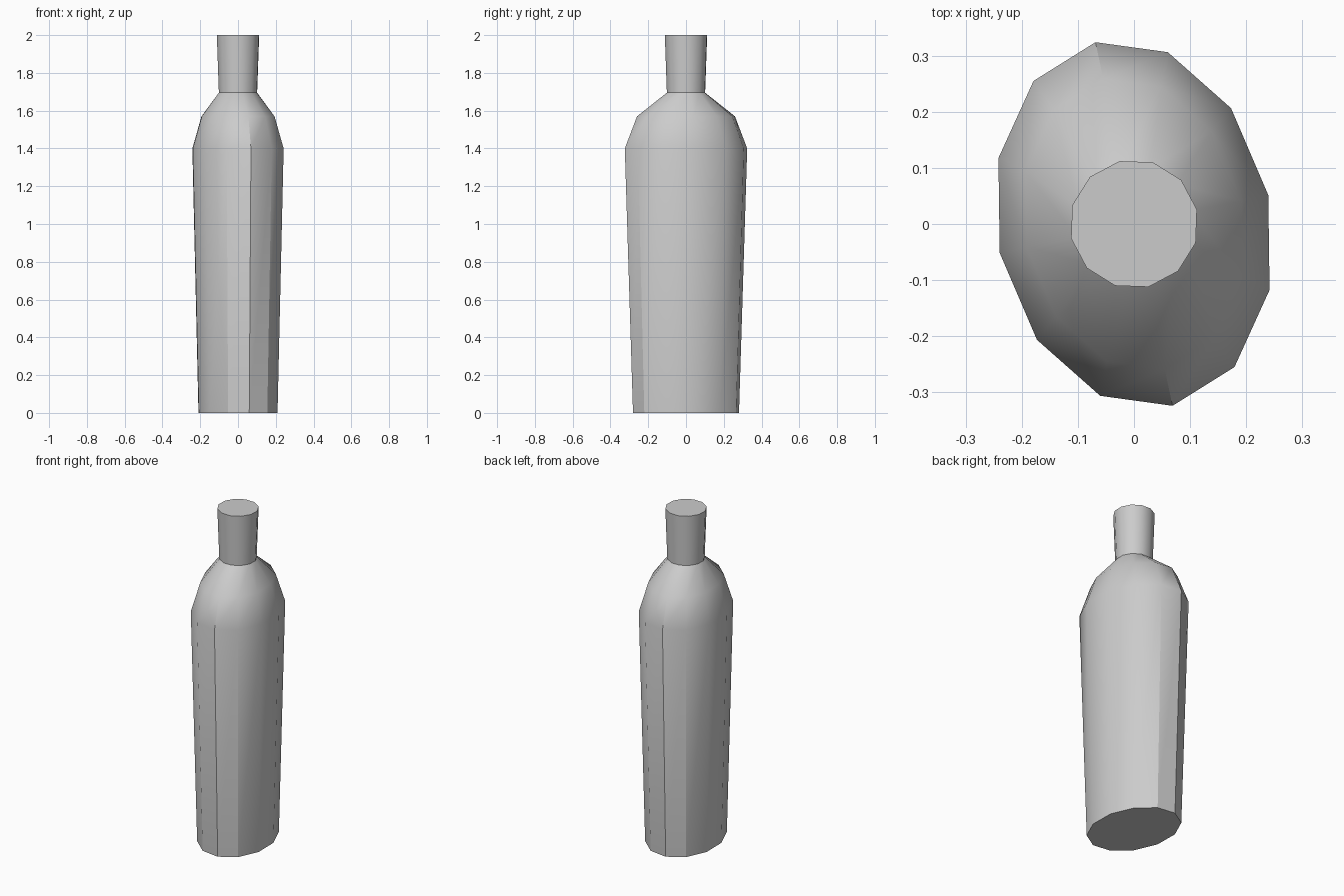
import bpy, bmesh
from math import sin, cos, radians, tau

cube = bpy.data.objects.get("Cube")
if cube:
    bpy.data.objects.remove(cube, do_unlink=True)

SIDES = 12

# Plain grey glaze
grey = bpy.data.materials.new("plain_grey")
grey.use_nodes = True
colour = (0.6, 0.6, 0.6, 1)
grey.diffuse_color = colour
grey.node_tree.nodes["Principled BSDF"].inputs["Base Color"].default_value = colour


def ring(bm, z, rx, ry, phase_x, phase_y):
    """Twelve-sided oval; unequal phases skew it slightly."""
    verts = []
    for i in range(SIDES):
        t = tau * i / SIDES
        verts.append(bm.verts.new((rx * cos(t + radians(phase_x)),
                                   ry * sin(t + radians(phase_y)), z)))
    return verts


def oval(bm, z, scale):
    return ring(bm, z, 0.249 * scale, 0.328 * scale, -14, -21)


def circle(bm, z, radius):
    return ring(bm, z, radius, radius, -17, -17)


# Bottle: tapered oval body, two-step shoulder, round flared neck
bm = bmesh.new()
rings = [oval(bm, 0, 0.866), oval(bm, 1.4, 1), oval(bm, 1.57, 0.8),
         circle(bm, 1.695, 0.104), circle(bm, 2, 0.115)]
for low, high in zip(rings, rings[1:]):
    for i in range(SIDES):
        j = (i + 1) % SIDES
        bm.faces.new((low[i], low[j], high[j], high[i]))
bm.faces.new(rings[0][::-1])
bm.faces.new(rings[-1])

mesh = bpy.data.meshes.new("bottle")
bm.to_mesh(mesh)
bm.free()
mesh.materials.append(grey)
bottle = bpy.data.objects.new("bottle", mesh)
bpy.context.collection.objects.link(bottle)

# Smooth broad sides, keep the tighter corners crisp
bpy.ops.object.select_all(action='DESELECT')
bottle.select_set(True)
bpy.context.view_layer.objects.active = bottle
bpy.ops.object.shade_smooth_by_angle(angle=radians(32))
